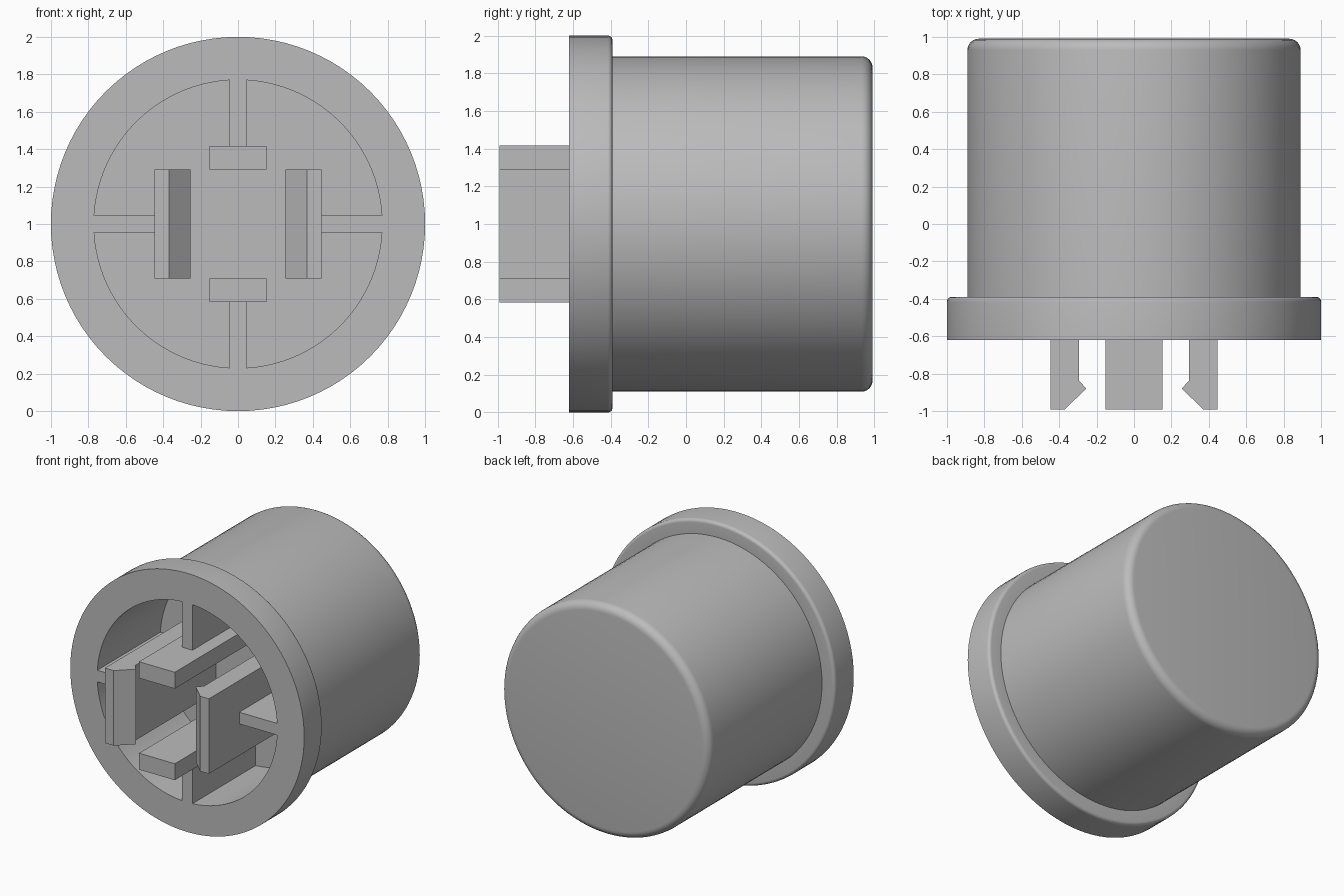
import bpy, bmesh, math
from mathutils import Matrix, Vector

cube = bpy.data.objects.get("Cube")
if cube:
    bpy.data.objects.remove(cube, do_unlink=True)

# Single plastic colour
grey = bpy.data.materials.new("grey plastic")
grey.use_nodes = True
grey.diffuse_color = (0.5, 0.5, 0.5, 1)
grey.node_tree.nodes["Principled BSDF"].inputs["Base Color"].default_value = (0.5, 0.5, 0.5, 1)

FRONT, FLOOR, TIP, BACK = -0.62, 0.15, -0.99, 0.99
RIM_BACK = -0.39
CENTRE = Vector((0, 0, 1))


def finish(name, bm, smooth=False):
    bmesh.ops.recalc_face_normals(bm, faces=bm.faces)
    mesh = bpy.data.meshes.new(name)
    bm.to_mesh(mesh)
    bm.free()
    mesh.materials.append(grey)
    obj = bpy.data.objects.new(name, mesh)
    obj.location = CENTRE
    bpy.context.collection.objects.link(obj)
    if smooth:
        bpy.ops.object.select_all(action="DESELECT")
        obj.select_set(True)
        bpy.context.view_layer.objects.active = obj
        bpy.ops.object.shade_smooth_by_angle(angle=math.radians(30))
    return obj


def box(name, x0, x1, y0, y1, z0, z1):
    bm = bmesh.new()
    size = Matrix.Diagonal((x1 - x0, y1 - y0, z1 - z0, 1))
    mid = Matrix.Translation(((x0 + x1) / 2, (y0 + y1) / 2, (z0 + z1) / 2))
    bmesh.ops.create_cube(bm, size=1, matrix=mid @ size)
    return finish(name, bm)


def rounded(radius, y, r, steps=6):
    """Quarter-round corner from the side wall to the back face."""
    arc = [math.pi / 2 * i / steps for i in range(steps + 1)]
    return [(radius - r + r * math.cos(a), y - r + r * math.sin(a)) for a in arc]


# Round cap: recess, rim and barrel turned from one profile
profile = [(0, FLOOR), (0.77, FLOOR), (0.77, FRONT), (1, FRONT)]
profile += rounded(1, RIM_BACK, 0.025) + [(0.89, RIM_BACK)]
profile += rounded(0.89, BACK, 0.06) + [(0, BACK)]
bm = bmesh.new()
verts = [bm.verts.new((r, y, 0)) for r, y in profile]
edges = [bm.edges.new(pair) for pair in zip(verts, verts[1:])]
bmesh.ops.spin(bm, geom=verts + edges, cent=(0, 0, 0), axis=(0, 1, 0),
               angle=math.tau, steps=96, use_merge=True)
bmesh.ops.remove_doubles(bm, verts=bm.verts, dist=1e-4)
finish("cap_body", bm, smooth=True)

# Hooked side clips, facing each other
hook = [(0.445, FLOOR + 0.02), (0.445, TIP), (0.37, TIP), (0.255, -0.88),
        (0.295, -0.835), (0.295, FLOOR + 0.02)]
for side, label in ((1, "left"), (-1, "right")):
    bm = bmesh.new()
    face = bm.faces.new([bm.verts.new((side * x, y, -0.29)) for x, y in hook])
    out = bmesh.ops.extrude_face_region(bm, geom=[face])["geom"]
    bmesh.ops.translate(bm, vec=(0, 0, 0.58),
                        verts=[v for v in out if isinstance(v, bmesh.types.BMVert)])
    finish(label + "_clip", bm)
    ends = sorted((side * 0.44, side * 0.772))
    box(label + "_rib", *ends, FRONT, FLOOR + 0.02, -0.045, 0.045)

# Flat upper and lower prongs with their ribs
for side, label in ((1, "upper"), (-1, "lower")):
    ends = sorted((side * 0.29, side * 0.417))
    box(label + "_prong", -0.153, 0.153, TIP, FLOOR + 0.02, *ends)
    ends = sorted((side * 0.41, side * 0.772))
    box(label + "_rib", -0.045, 0.045, FRONT, FLOOR + 0.02, *ends)
